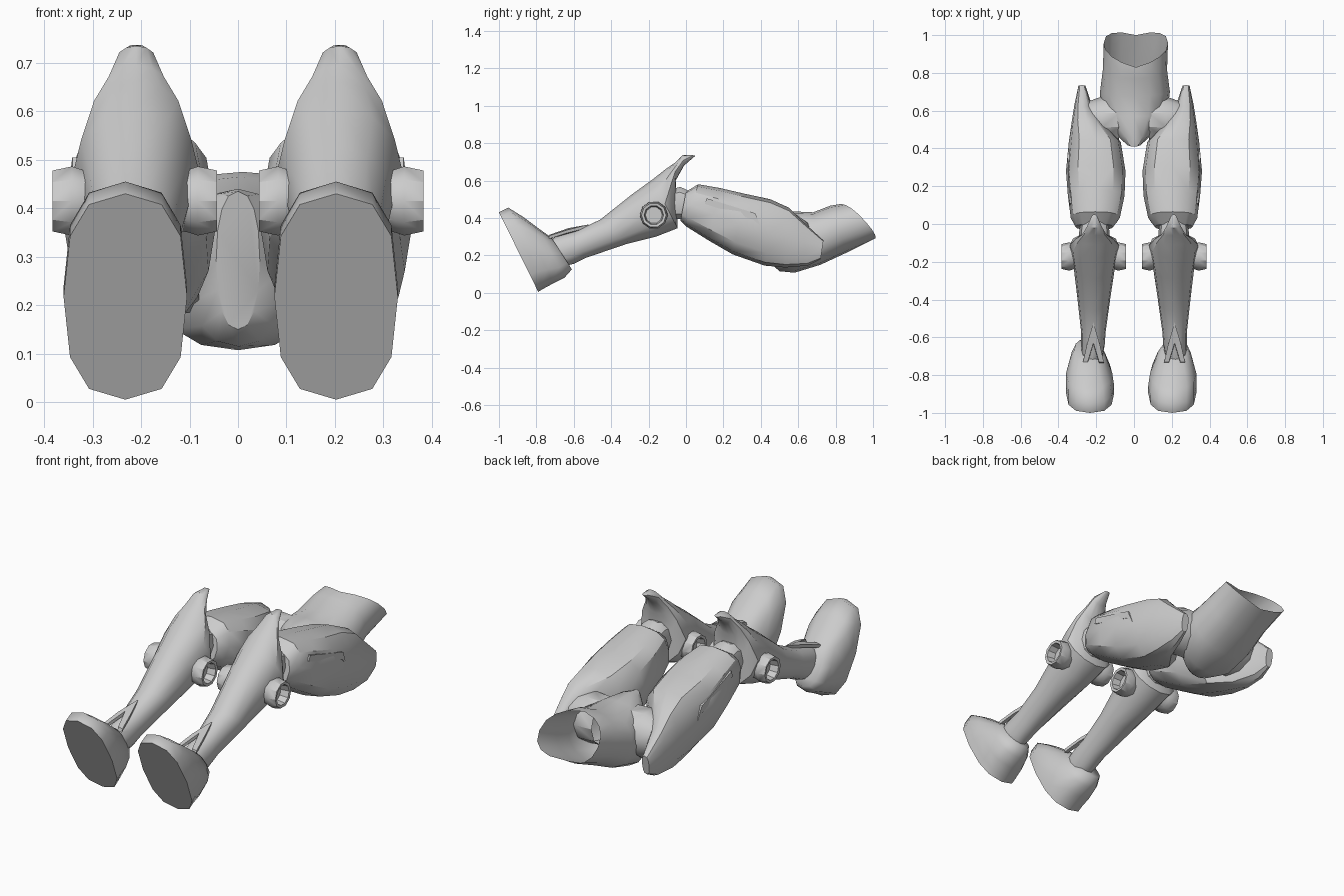
import bpy, bmesh, math
from mathutils import Vector

if "Cube" in bpy.data.objects:
    bpy.data.objects.remove(bpy.data.objects["Cube"])


def finish(name, bm, angle=35):
    bmesh.ops.recalc_face_normals(bm, faces=bm.faces[:])
    me = bpy.data.meshes.new(name)
    bm.to_mesh(me)
    bm.free()
    ob = bpy.data.objects.new(name, me)
    bpy.context.collection.objects.link(ob)
    bpy.ops.object.select_all(action='DESELECT')
    ob.select_set(True)
    bpy.context.view_layer.objects.active = ob
    bpy.ops.object.shade_smooth_by_angle(angle=math.radians(angle))
    return ob


def loft(name, rings, n=12, power=2.4, caps=(True, True), side=1, shift=0.0, angle=35):
    """Ring = (bottom y, bottom z, top y, top z, x min, x max, optional side bow in y)."""
    bm = bmesh.new()
    loops = []
    for r in rings:
        by, bz, ty, tz, x0, x1 = r[:6]
        bow = r[6] if len(r) > 6 else 0
        loop = []
        for i in range(n):
            a = 2 * math.pi * i / n
            c = math.copysign(abs(math.cos(a)) ** (2 / power), math.cos(a))
            s = math.copysign(abs(math.sin(a)) ** (2 / power), math.sin(a))
            x = (x0 + x1) / 2 + c * (x1 - x0) / 2
            y = (by + ty) / 2 + s * (ty - by) / 2 + bow * abs(c)
            z = (bz + tz) / 2 + s * (tz - bz) / 2
            loop.append(bm.verts.new((side * x + shift, y, z)))
        loops.append(loop)
    for a, b in zip(loops, loops[1:]):
        for i in range(n):
            j = (i + 1) % n
            bm.faces.new((a[i], a[j], b[j], b[i]))
    if caps[0]:
        bm.faces.new(loops[0])
    if caps[1]:
        bm.faces.new(loops[-1])
    return finish(name, bm, angle)


def stub(name, side, y, z, profile, squash=1.0, angle=35):
    """Round stub along x; profile = (x, radius) pairs, last ring capped."""
    bm = bmesh.new()
    loops = []
    for x, r in profile:
        loops.append([bm.verts.new((side * x, y + squash * r * math.cos(math.pi * i / 5),
                                    z + r * math.sin(math.pi * i / 5))) for i in range(10)])
    for a, b in zip(loops, loops[1:]):
        for i in range(10):
            j = (i + 1) % 10
            bm.faces.new((a[i], a[j], b[j], b[i]))
    bm.faces.new(loops[-1])
    return finish(name, bm, angle)


def plate(name, pts, offset):
    """Flat polygon given thickness along an offset vector."""
    bm = bmesh.new()
    face = bm.faces.new([bm.verts.new(p) for p in pts])
    ext = bmesh.ops.extrude_face_region(bm, geom=[face])
    bmesh.ops.translate(bm, vec=Vector(offset),
                        verts=[v for v in ext['geom'] if isinstance(v, bmesh.types.BMVert)])
    return finish(name, bm)


# Pelvis with open waist
loft("pelvis", [
    (.46, .15, .41, .435, -.045, .045),
    (.50, .115, .46, .44, -.10, .10),
    (.58, .107, .57, .435, -.175, .175),
    (.72, .15, .68, .43, -.18, .19),
    (.86, .215, .77, .465, -.165, .175),
    (1.0, .285, .83, .475, -.16, .18, .045)], n=16, power=2.3, caps=(True, False))

for s, label in ((1, "right"), (-1, "left")):
    # Hip stub joining pelvis and thigh
    stub(label + "_hip_joint", s, .55, .30, [(.08, .12), (.17, .125), (.24, .10)])
    # Thigh armour ending in the thin outer hip guard
    loft(label + "_thigh", [
        (-.03, .385, -.0, .54, .11, .31),
        (.0, .355, .065, .58, .075, .335),
        (.12, .28, .18, .56, .05, .35),
        (.25, .205, .31, .53, .045, .36),
        (.42, .145, .45, .50, .07, .345),
        (.53, .135, .55, .455, .17, .33),
        (.65, .145, .62, .385, .225, .315),
        (.72, .18, .735, .28, .255, .295)], n=12, power=2.7, side=s)
    # Raised strip on the outer thigh
    plate(label + "_thigh_strip",
          [(s * .32, .10, .475), (s * .32, .11, .505), (s * .33, .37, .425), (s * .325, .40, .355),
           (s * .33, .36, .39)], (s * .022, 0, 0))
    # Knee joint
    loft(label + "_knee_joint", [
        (-.12, .38, -.10, .55, .13, .29),
        (-.05, .39, -.03, .57, .13, .29),
        (.03, .39, .03, .54, .14, .28)], n=10, side=s)
    # Shin rising into the knee spike
    loft(label + "_shin", [
        (-.66, .14, -.74, .28, .165, .275),
        (-.60, .155, -.68, .305, .155, .28),
        (-.54, .185, -.60, .325, .15, .28),
        (-.32, .26, -.46, .39, .125, .30),
        (-.16, .30, -.29, .525, .10, .32),
        (-.045, .345, -.18, .605, .08, .34),
        (-.05, .50, -.11, .66, .11, .31),
        (-.055, .60, -.06, .695, .145, .275),
        (-.01, .68, -.02, .735, .17, .25),
        (.05, .732, .03, .737, .195, .225)], n=12, power=2.1, side=s)
    # Recessed knobs on both sides of the knee
    for tag, d in (("outer", 1), ("inner", -1)):
        stub(f"{label}_{tag}_knob", s, -.172, .415,
             [(.213 + d * x, r) for x, r in ((.06, .06), (.11, .068), (.13, .075), (.17, .066),
                                             (.168, .052), (.125, .045))])
    # Foot with a flat, softly shaded sole
    loft(label + "_foot", [
        (-.79, .005, -1.0, .43, .09, .345),
        (-.765, .02, -.95, .455, .09, .345),
        (-.71, .05, -.87, .405, .10, .345),
        (-.65, .08, -.79, .345, .13, .325),
        (-.61, .125, -.72, .295, .165, .30)], n=12, power=2.6, side=s, shift=-.015, angle=80)
    # Forked ankle flap
    plate(label + "_ankle_flap",
          [(s * .215, -.52, .365), (s * .25, -.64, .335), (s * .27, -.73, .305), (s * .245, -.73, .31),
           (s * .215, -.63, .345), (s * .185, -.73, .31), (s * .16, -.73, .305), (s * .18, -.64, .335)],
          (0, -.005, -.018))
